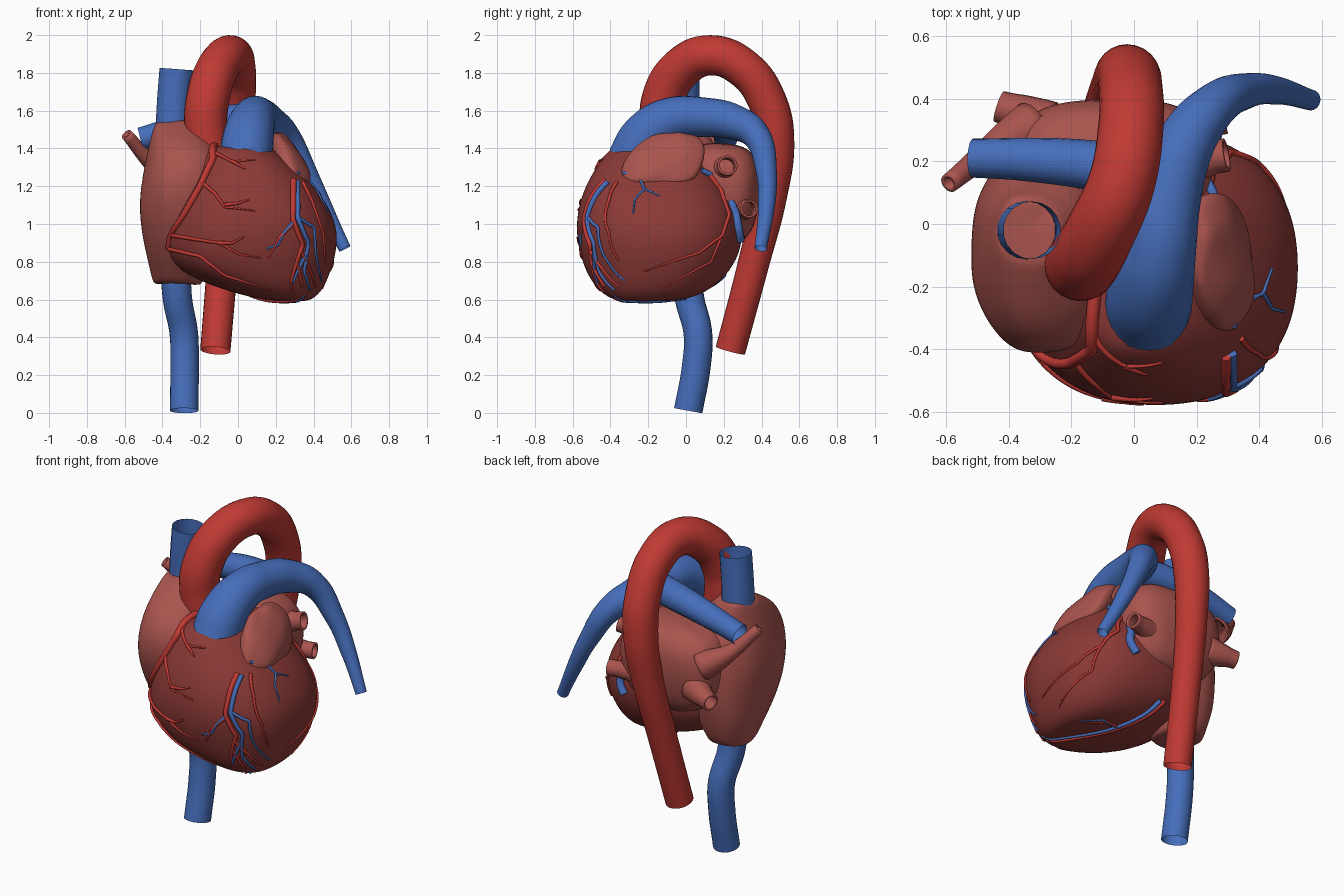
import bpy, bmesh, math
from mathutils import Vector, noise


def material(name, rgb):
    m = bpy.data.materials.new(name)
    m.diffuse_color = (*rgb, 1)
    return m


MUSCLE = material("muscle", (0.26, 0.042, 0.037))
ATRIUM = material("atrium", (0.40, 0.089, 0.076))
ARTERY = material("artery", (0.53, 0.042, 0.034))
VEIN = material("vein", (0.061, 0.156, 0.50))


def to_mesh(ob):
    bpy.ops.object.select_all(action='DESELECT')
    ob.select_set(True)
    bpy.context.view_layer.objects.active = ob
    bpy.ops.object.convert(target='MESH')
    ob = bpy.context.view_layer.objects.active
    bpy.ops.object.shade_smooth_by_angle(angle=math.radians(50))
    return ob


def loft(name, rings, mat, power=2.3, bump=0.0, n=28):
    """Stack of rounded sections (z, x0, x1, y0, y1), closed and subdivided."""
    bm = bmesh.new()
    loops = []
    for z, x0, x1, y0, y1 in rings:
        loop = []
        for i in range(n):
            a = 2 * math.pi * i / n
            c, s = math.cos(a), math.sin(a)
            x = (x0 + x1) / 2 + (x1 - x0) / 2 * math.copysign(abs(c) ** (2 / power), c)
            y = (y0 + y1) / 2 + (y1 - y0) / 2 * math.copysign(abs(s) ** (2 / power), s)
            p = Vector((x, y, z))
            loop.append(bm.verts.new(p + noise.noise_vector(p * 8) * bump))
        loops.append(loop)
    for a, b in zip(loops, loops[1:]):
        for i in range(n):
            j = (i + 1) % n
            bm.faces.new((a[i], a[j], b[j], b[i]))
    bm.faces.new(loops[0][::-1])
    bm.faces.new(loops[-1])
    me = bpy.data.meshes.new(name)
    bm.to_mesh(me)
    bm.free()
    ob = bpy.data.objects.new(name, me)
    bpy.context.collection.objects.link(ob)
    me.materials.append(mat)
    ob.modifiers.new("smooth", 'SUBSURF').levels = 2
    return to_mesh(ob)


def tube(name, pts, mat, caps=False, res=8, side=7, wall=0.0):
    """Open tube through points (x, y, z, radius)."""
    cu = bpy.data.curves.new(name, 'CURVE')
    cu.dimensions = '3D'
    cu.bevel_depth = 1
    cu.bevel_resolution = side
    cu.resolution_u = res
    cu.use_fill_caps = caps
    sp = cu.splines.new('BEZIER')
    sp.bezier_points.add(len(pts) - 1)
    sp.radius_interpolation = 'CARDINAL'
    for bp, p in zip(sp.bezier_points, pts):
        bp.co, bp.radius = p[:3], p[3]
        bp.handle_left_type = bp.handle_right_type = 'AUTO'
    ob = bpy.data.objects.new(name, cu)
    bpy.context.collection.objects.link(ob)
    cu.materials.append(mat)
    ob = to_mesh(ob)
    if wall:
        mod = ob.modifiers.new("wall", 'SOLIDIFY')
        mod.thickness, mod.offset = wall, 0
    return ob


# Heart chambers
ventricles = loft("ventricles", [
    (0.590, 0.20, 0.36, -0.34, -0.10), (0.605, 0.10, 0.40, -0.40, 0.02),
    (0.65, -0.08, 0.45, -0.47, 0.13), (0.75, -0.33, 0.495, -0.535, 0.24),
    (0.88, -0.40, 0.53, -0.575, 0.30), (1.00, -0.38, 0.525, -0.585, 0.30),
    (1.12, -0.34, 0.465, -0.565, 0.26), (1.22, -0.28, 0.39, -0.525, 0.20),
    (1.32, -0.23, 0.29, -0.465, 0.15), (1.39, -0.18, 0.20, -0.415, 0.10),
    (1.42, -0.12, 0.14, -0.35, 0.05)], MUSCLE)
right_atrium = loft("right_atrium", [
    (0.68, -0.43, -0.21, -0.12, 0.12), (0.69, -0.45, -0.19, -0.15, 0.15),
    (0.75, -0.465, -0.17, -0.19, 0.18), (0.87, -0.50, -0.10, -0.29, 0.22),
    (1.00, -0.515, -0.09, -0.37, 0.24), (1.15, -0.525, -0.06, -0.42, 0.24),
    (1.30, -0.50, -0.06, -0.41, 0.22), (1.42, -0.475, -0.10, -0.33, 0.15),
    (1.50, -0.455, -0.19, -0.21, 0.11), (1.54, -0.44, -0.23, -0.14, 0.09),
    (1.545, -0.42, -0.25, -0.12, 0.07)], ATRIUM, bump=0.012)
left_atrium = loft("left_atrium", [
    (0.88, -0.20, 0.10, 0.05, 0.27), (0.95, -0.32, 0.20, 0.0, 0.35),
    (1.08, -0.39, 0.25, 0.0, 0.39), (1.25, -0.39, 0.26, 0.0, 0.41),
    (1.37, -0.36, 0.22, 0.0, 0.37), (1.43, -0.22, 0.12, 0.05, 0.28)],
    ATRIUM, power=2.8, bump=0.012)
left_auricle = loft("left_auricle", [
    (1.19, 0.30, 0.36, -0.31, -0.14), (1.22, 0.24, 0.385, -0.34, 0.04),
    (1.30, 0.19, 0.37, -0.35, 0.09), (1.40, 0.17, 0.32, -0.29, 0.11),
    (1.46, 0.165, 0.26, -0.19, 0.08), (1.48, 0.18, 0.22, -0.12, 0.02)],
    ATRIUM, bump=0.022)

# Great vessels
tube("aorta", [
    (-0.13, -0.12, 1.30, 0.11), (-0.17, -0.13, 1.50, 0.113), (-0.16, -0.12, 1.66, 0.115),
    (-0.11, -0.03, 1.82, 0.112), (-0.04, 0.13, 1.893, 0.107), (-0.01, 0.31, 1.82, 0.104),
    (-0.01, 0.43, 1.65, 0.102), (-0.02, 0.473, 1.45, 0.10), (-0.045, 0.445, 1.15, 0.09),
    (-0.08, 0.36, 0.80, 0.083), (-0.12, 0.235, 0.33, 0.08)], ARTERY, side=10)
tube("pulmonary_trunk", [
    (0.04, -0.28, 1.33, 0.14), (0.055, -0.21, 1.46, 0.135), (0.08, -0.09, 1.55, 0.118),
    (0.11, 0.09, 1.565, 0.105), (0.16, 0.25, 1.54, 0.095), (0.25, 0.37, 1.47, 0.075),
    (0.36, 0.425, 1.28, 0.056), (0.46, 0.425, 1.08, 0.044), (0.565, 0.395, 0.87, 0.033)],
    VEIN, side=10)
tube("right_pulmonary_artery", [
    (0.10, 0.14, 1.56, 0.085), (-0.12, 0.185, 1.54, 0.08),
    (-0.33, 0.205, 1.50, 0.07), (-0.515, 0.21, 1.45, 0.062)], VEIN)
tube("superior_vena_cava", [
    (-0.345, -0.02, 1.45, 0.094), (-0.34, -0.02, 1.62, 0.092), (-0.325, -0.02, 1.82, 0.092)], VEIN)
tube("inferior_vena_cava", [
    (-0.33, 0.0, 0.74, 0.08), (-0.32, 0.02, 0.60, 0.078), (-0.287, 0.063, 0.42, 0.076),
    (-0.283, 0.055, 0.25, 0.076), (-0.285, 0.012, 0.012, 0.076)], VEIN)

# Pulmonary veins
for i, pts in enumerate([
        [(0.15, 0.18, 1.28, 0.075), (0.24, 0.21, 1.30, 0.05), (0.295, 0.22, 1.31, 0.048)],
        [(0.10, 0.28, 1.08, 0.07), (0.22, 0.32, 1.08, 0.045), (0.29, 0.335, 1.08, 0.042)],
        [(-0.32, 0.31, 1.24, 0.08), (-0.46, 0.23, 1.33, 0.042), (-0.59, 0.13, 1.475, 0.025)],
        [(-0.28, 0.31, 1.10, 0.08), (-0.37, 0.355, 1.08, 0.055), (-0.43, 0.375, 1.07, 0.045)]]):
    tube(f"pulmonary_vein_{i + 1}", pts, ATRIUM, wall=0.012)

# Surface vessels: paths drawn in one view and projected onto the chambers
VIEWS = {
    "front": (Vector((0, 1, 0)), lambda a, b: Vector((a, -2, b))),
    "side": (Vector((-1, 0, 0)), lambda a, b: Vector((2, a, b))),
    "top": (Vector((0, 0, -1)), lambda a, b: Vector((a, b, 4))),
    "bottom": (Vector((0, 0, 1)), lambda a, b: Vector((a, b, -2)))}


def vessel(name, view, path, r0, r1, mat, targets=(ventricles,)):
    direction, start = VIEWS[view]
    pts, steps = [], 4
    total = (len(path) - 1) * steps
    for k in range(total + 1):
        i = min(k // steps, len(path) - 2)
        t = k / steps - i
        p = start(*[u + (v - u) * t for u, v in zip(path[i], path[i + 1])])
        hits = [h for h in (o.ray_cast(p, direction) for o in targets) if h[0]]
        if hits:
            hit = min(hits, key=lambda h: (h[1] - p).length)
            r = r0 + (r1 - r0) * k / total
            pts.append((*(hit[1] + hit[2] * r * 0.4), r))
    if len(pts) > 1:
        tube(name, pts, mat, caps=True, res=2, side=2)


BOTH = (ventricles, right_atrium)
vessel("right_coronary_artery", "front", [(-.13, 1.41), (-.13, 1.34), (-.2, 1.19), (-.28, 1.05),
       (-.36, .93), (-.37, .87)], .021, .014, ARTERY, BOTH)
for i, path in enumerate([
        [(-.37, .87), (-.2, .83), (-.07, .73), (.05, .69), (.17, .65)],
        [(-.35, .94), (-.23, .92), (-.1, .9), (.01, .84), (.12, .82)],
        [(-.19, 1.22), (-.12, 1.16), (-.07, 1.09), (.09, 1.07)],
        [(-.07, 1.1), (.0, 1.11), (.06, 1.13)],
        [(-.13, 1.38), (-.03, 1.33), (.09, 1.34)],
        [(-.03, 1.33), (.04, 1.29)], [(-.1, .9), (-.03, .9), (.03, .93)]]):
    vessel(f"right_coronary_branch_{i + 1}", "front", path, .011, .004, ARTERY, BOTH)

vessel("anterior_artery", "front", [(.29, 1.23), (.29, 1.02), (.34, .89), (.31, .8), (.34, .67)],
       .016, .007, ARTERY)
vessel("anterior_vein", "front", [(.31, 1.22), (.315, 1.03), (.37, .9), (.35, .75), (.38, .65)],
       .015, .006, VEIN)
for i, (mat, path) in enumerate([
        (ARTERY, [(.34, 1.22), (.39, 1.12), (.45, .95), (.46, .8)]),
        (ARTERY, [(.29, 1.0), (.22, .93), (.16, .82)]),
        (ARTERY, [(.33, .86), (.38, .76), (.41, .67)]),
        (ARTERY, [(.31, .8), (.28, .7), (.29, .64)]),
        (VEIN, [(.3, 1.02), (.24, .95), (.21, .89), (.15, .87)]),
        (VEIN, [(.31, 1.04), (.4, .98), (.41, .85), (.44, .7)]),
        (VEIN, [(.36, .85), (.31, .74), (.28, .67)])]):
    vessel(f"anterior_branch_{i + 1}", "front", path, .01, .005, mat)

# Left side and underside vessels
vessel("great_cardiac_vein", "side", [(.08, 1.28), (.15, 1.245), (.21, 1.17), (.255, 1.05),
       (.285, .87)], .015, .026, VEIN)
vessel("circumflex_artery", "side", [(.12, 1.26), (.18, 1.18), (.225, 1.05), (.19, .94), (.07, .85),
       (-.08, .8), (-.22, .75)], .014, .004, ARTERY)
vessel("circumflex_branch", "side", [(.19, .94), (.13, .8), (.0, .73), (-.12, .66)], .008, .004, ARTERY)
vessel("side_vein", "top", [(.31, -.33), (.35, -.25), (.41, -.22), (.44, -.14)], .011, .004, VEIN)
vessel("side_vein_branch", "top", [(.41, -.22), (.44, -.27), (.48, -.28)], .007, .004, VEIN)
for i, (mat, dx) in enumerate([(ARTERY, 0.0), (VEIN, 0.03)]):
    vessel(f"posterior_vessel_{i + 1}", "bottom", [(-.05 + dx, .2), (-.01 + dx, .12), (.1 + dx, -.05),
           (.22 + dx, -.22), (.32 + dx, -.38)], .014, .006, mat)
    vessel(f"posterior_branch_{i + 1}", "bottom", [(.08 + dx, -.02), (.2 + dx, .0), (.3 + dx, -.08)],
           .008, .004, mat)
